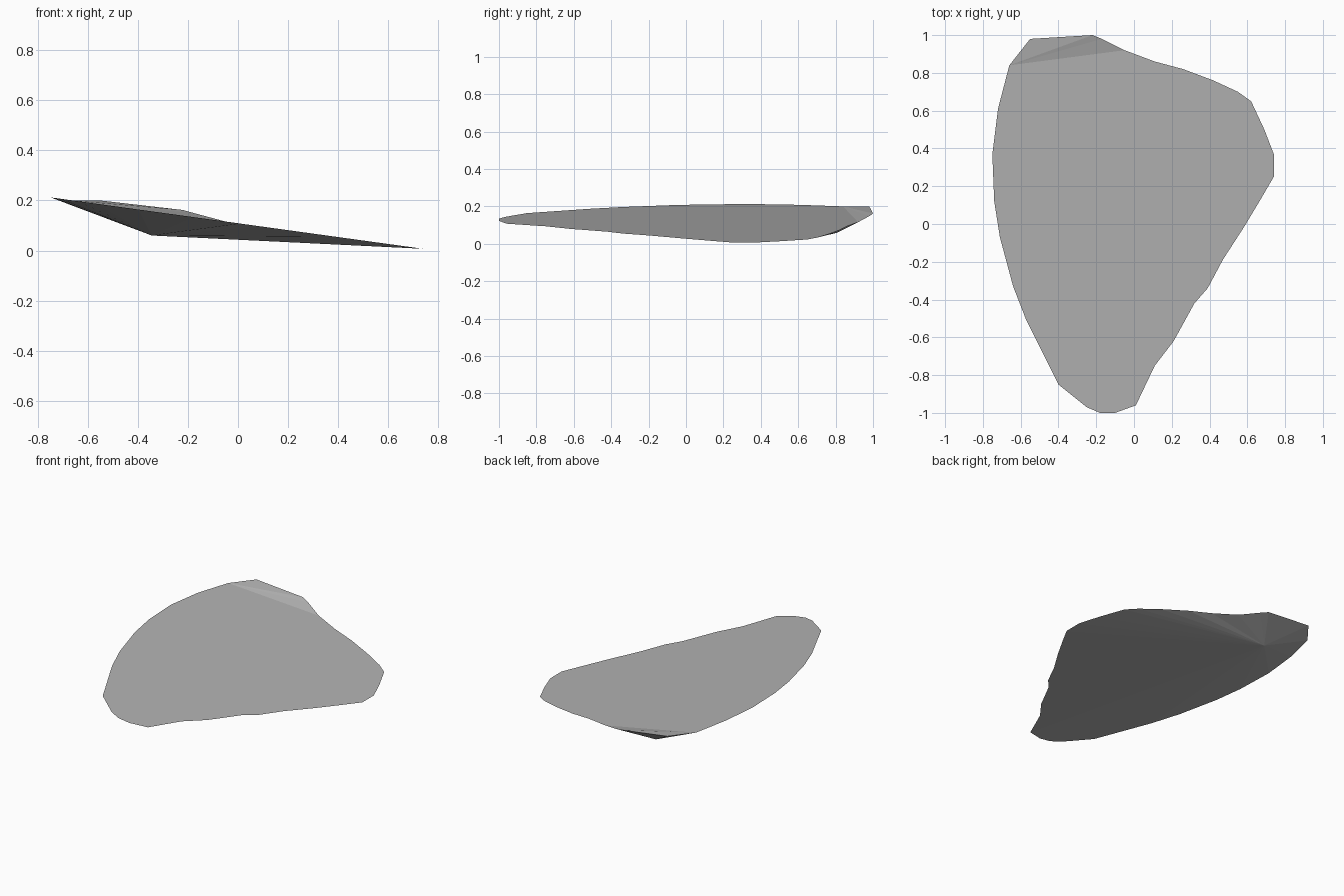
import bpy
import bmesh

# Remove the default cube only
cube = bpy.data.objects.get("Cube")
if cube:
    bpy.data.objects.remove(cube, do_unlink=True)


def make_material(name, color):
    material = bpy.data.materials.new(name)
    material.use_nodes = True
    material.diffuse_color = color
    material.node_tree.nodes["Principled BSDF"].inputs["Base Color"].default_value = color
    return material


def slope_height(x):
    """Height of the gently tilted upper face."""
    return 0.109 - 0.138 * x


# Outline of the flat upper face, counter-clockwise from the right back corner
main_outline = [
    (-.05, .92), (-.66, .84), (-.72, .61), (-.75, .37), (-.74, .12), (-.71, -.07),
    (-.64, -.33), (-.57, -.51), (-.4, -.85), (-.25, -.97), (-.18, -1), (-.1, -1),
    (.01, -.96), (.11, -.75), (.21, -.62), (.32, -.42), (.39, -.34), (.47, -.19),
    (.58, -.02), (.67, .13), (.74, .25), (.74, .37), (.69, .5), (.62, .65),
    (.55, .7), (.42, .76), (.26, .82), (.11, .86),
]
# Raised lip along the back edge
back_lip = [(-.17, .98, .148), (-.22, 1, .162), (-.55, .98, .2)]
# Lowest point of the underside
keel_point = (-.345, .81, .06)

bm = bmesh.new()
main = [bm.verts.new((x, y, slope_height(x))) for x, y in main_outline]
lip = [bm.verts.new(point) for point in back_lip]
keel = bm.verts.new(keel_point)

# Flat upper face
bm.faces.new(main)

# Folded lip, fanned from its left end
corner = main[1]
lip_edge = [main[0]] + lip
for a, b in zip(lip_edge, lip_edge[1:]):
    bm.faces.new((corner, a, b))

# Faceted underside, fanned from the keel point to the whole rim
rim = [main[0]] + lip + main[1:]
for a, b in zip(rim, rim[1:] + rim[:1]):
    bm.faces.new((keel, b, a))

bmesh.ops.recalc_face_normals(bm, faces=bm.faces[:])
mesh = bpy.data.meshes.new("stone_flake")
bm.to_mesh(mesh)
bm.free()

flake = bpy.data.objects.new("stone_flake", mesh)
bpy.context.collection.objects.link(flake)
mesh.materials.append(make_material("stone grey", (.45, .45, .45, 1)))
